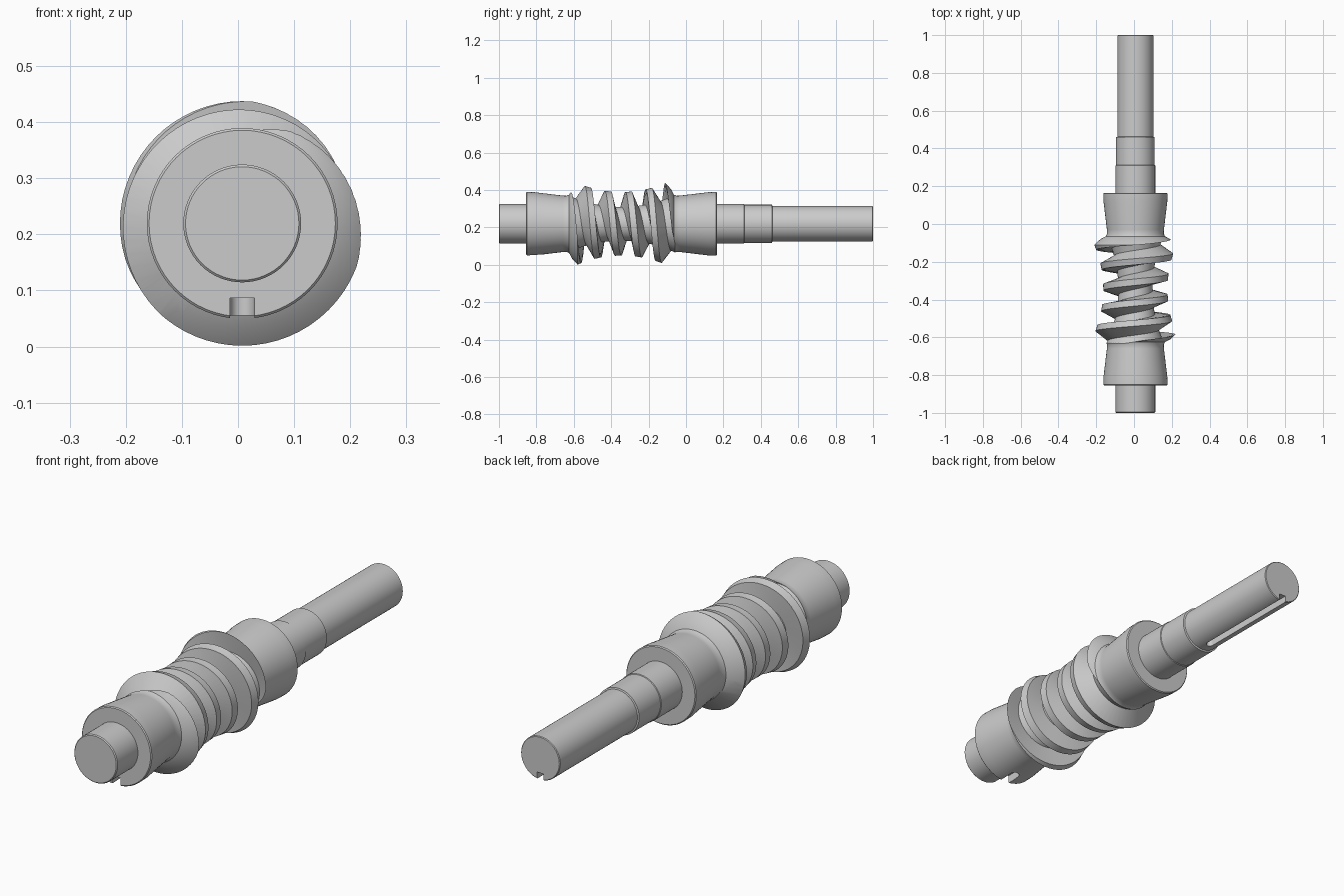
import bpy, bmesh
from math import sin, cos, pi, asin

if "Cube" in bpy.data.objects:
    bpy.data.objects.remove(bpy.data.objects["Cube"])

CX, CZ = 0.0075, 0.2195          # shaft axis
YC, WHEEL = -0.345, 0.77         # throat centre along y, wheel centre distance
RHO_CREST, RHO_ROOT = 0.60, 0.68 # wheel radii of thread crest and root
PITCH = 0.183                    # thread pitch as a wheel angle
SEG = 64


def make_object(name, bm):
    bmesh.ops.recalc_face_normals(bm, faces=bm.faces)
    me = bpy.data.meshes.new(name)
    bm.to_mesh(me)
    bm.free()
    ob = bpy.data.objects.new(name, me)
    bpy.context.collection.objects.link(ob)
    return ob


def skin(bm, rings):
    """Bridge successive closed rings and cap both ends."""
    for a, b in zip(rings, rings[1:]):
        n = len(a)
        for i in range(n):
            bm.faces.new((a[i], a[(i + 1) % n], b[(i + 1) % n], b[i]))
    bm.faces.new(rings[0])
    bm.faces.new(rings[-1])


def point(bm, y, r, a):
    return bm.verts.new((CX + r * cos(a), y, CZ + r * sin(a)))


def revolve(name, profile):
    bm = bmesh.new()
    skin(bm, [[point(bm, y, r, 2 * pi * i / SEG) for i in range(SEG)] for y, r in profile])
    return make_object(name, bm)


def groove_cutter():
    """Trapezoid swept along an hourglass helix."""
    bm = bmesh.new()
    section = []
    for rho, half in ((0.57, 0.0448), (RHO_ROOT, 0.020)):
        section.append((rho, half / rho))
    (r0, h0), (r1, h1) = section
    corners = [(r0, -h0), (r0, h0), (r1, h1), (r1, -h1)]
    base = 0.108 + PITCH / 2
    rings = []
    steps = 54
    first = int((base - 0.56) / PITCH * steps)
    last = int((base + 0.56) / PITCH * steps)
    for k in range(first, last + 1):
        a = 2 * pi * k / steps
        phi = base - PITCH * k / steps
        rings.append([point(bm, YC + rho * sin(phi + d), WHEEL - rho * cos(phi + d), a)
                      for rho, d in corners])
    skin(bm, rings)
    return make_object("groove_cutter", bm)


def slot_cutter(y_open, y_end, width, z_top):
    """Keyway open at one end and round at the other, cut from below."""
    h = width / 2
    s = 1 if y_end > y_open else -1
    outline = [(CX - h, y_open)]
    for i in range(13):
        a = pi - pi * i / 12
        outline.append((CX + h * cos(a), y_end - s * h + s * h * sin(a)))
    outline.append((CX + h, y_open))
    bm = bmesh.new()
    skin(bm, [[bm.verts.new((x, y, z)) for x, y in outline] for z in (z_top, -0.1)])
    return make_object("slot_cutter", bm)


# Shaft, hubs and throated worm blank as one turned profile
front = [(-1.0, 0.101), (-0.996, 0.105), (-0.855, 0.105), (-0.855, 0.166),
         (-0.851, 0.17), (-0.81, 0.169), (-0.66, 0.151), (-0.64, 0.150),
         (-0.625, 0.156), (-0.61, 0.185)]
edge = asin(0.235 / RHO_CREST)
throat = []
for i in range(17):
    f = -edge + 2 * edge * i / 16
    throat.append((YC + RHO_CREST * sin(f), WHEEL - RHO_CREST * cos(f)))
back = [(-0.08, 0.185), (-0.065, 0.156), (-0.05, 0.150), (-0.03, 0.151),
        (0.12, 0.169), (0.161, 0.17), (0.165, 0.166), (0.165, 0.105),
        (0.31, 0.105), (0.312, 0.102), (0.46, 0.102), (0.462, 0.095),
        (0.997, 0.095), (1.0, 0.092)]
worm = revolve("worm_shaft", front + throat + back)

# Thread groove and the two keyways
cutters = [groove_cutter(),
           slot_cutter(-0.9, -0.77, 0.043, 0.087),
           slot_cutter(1.05, 0.50, 0.032, 0.155)]
bpy.context.view_layer.objects.active = worm
worm.select_set(True)
for c in cutters:
    c.hide_render = True
    mod = worm.modifiers.new("cut", 'BOOLEAN')
    mod.operation = 'DIFFERENCE'
    mod.solver = 'EXACT'
    mod.object = c
    bpy.ops.object.modifier_apply(modifier=mod.name)
    bpy.data.objects.remove(c)

bpy.ops.object.shade_smooth_by_angle(angle=0.45)
